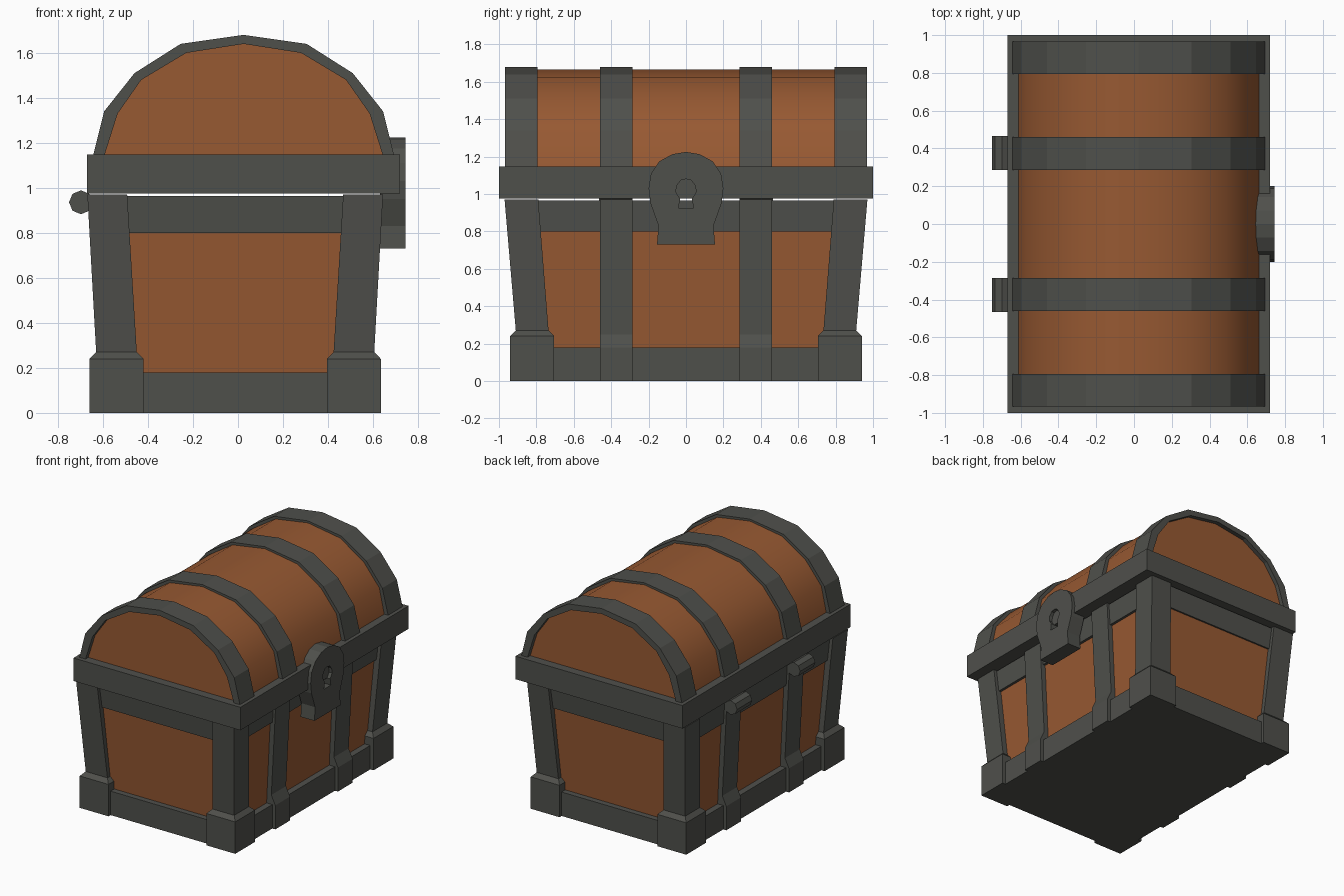
import bpy, bmesh, math

if "Cube" in bpy.data.objects:
    bpy.data.objects.remove(bpy.data.objects["Cube"])

def material(name, rgb):
    m = bpy.data.materials.new(name)
    m.diffuse_color = (*rgb, 1)
    m.use_nodes = True
    m.node_tree.nodes["Principled BSDF"].inputs["Base Color"].default_value = m.diffuse_color
    return m

WOOD = material("brown wood", (0.31, 0.10, 0.032))
IRON = material("dark iron", (0.078, 0.080, 0.071))
BODY_X, LID_X = -0.0125, 0.025

def finish(name, bm, mat):
    bmesh.ops.recalc_face_normals(bm, faces=bm.faces[:])
    me = bpy.data.meshes.new(name)
    bm.to_mesh(me)
    bm.free()
    me.materials.append(mat)
    ob = bpy.data.objects.new(name, me)
    bpy.context.collection.objects.link(ob)
    return ob

def loft(name, loops, mat):
    """Skin closed loops of equal length and cap both ends."""
    bm = bmesh.new()
    rings = [[bm.verts.new(p) for p in loop] for loop in loops]
    n = len(rings[0])
    for a, b in zip(rings, rings[1:]):
        for i in range(n):
            j = (i + 1) % n
            bm.faces.new((a[i], a[j], b[j], b[i]))
    bm.faces.new(rings[0])
    bm.faces.new(rings[-1])
    return finish(name, bm, mat)

def stack(name, rects, mat):
    """Loft rectangles given as (x0, x1, y0, y1, z)."""
    return loft(name, [[(a, c, z), (b, c, z), (b, d, z), (a, d, z)]
                       for a, b, c, d, z in rects], mat)

def tub(name, levels, mat):
    """Box tapering between (half x, half y, z) levels around the body centre."""
    return stack(name, [(BODY_X - hx, BODY_X + hx, -hy, hy, z) for hx, hy, z in levels], mat)

def prism(name, pts, y0, y1, mat):
    return loft(name, [[(x, y, z) for x, z in pts] for y in (y0, y1)], mat)

def arch(half):
    """Mirror a right-hand arch profile into a full one around the lid centre."""
    left = [(-x, z) for x, z in half[-2::-1]]
    return [(LID_X + x, z) for x, z in half + left]

# Chest body: wooden box with bottom and top iron rails
tub("body_panels", [(0.565, 0.86, 0.02), (0.61, 0.927, 0.955)], WOOD)
tub("base_rail", [(0.62, 0.915, 0), (0.62, 0.915, 0.18)], IRON)
tub("top_rail", [(0.622, 0.928, 0.80), (0.632, 0.945, 0.965)], IRON)

# Corner posts with wider chamfered feet
post = [(0.6475, 0.4075, 0.94, 0.705, 0), (0.6475, 0.4075, 0.94, 0.705, 0.24),
        (0.618, 0.4375, 0.91, 0.735, 0.27), (0.657, 0.48, 0.97, 0.79, 0.97)]
for sx in (-1, 1):
    for sy in (-1, 1):
        stack("corner_post", [(BODY_X + sx * a, BODY_X + sx * b, sy * c, sy * d, z)
                              for a, b, c, d, z in post], IRON)

# Upright straps on the long sides
strap = [(0.645, 0), (0.645, 0.18), (0.612, 0.25), (0.650, 0.97)]
for sx in (-1, 1):
    for sy in (-1, 1):
        stack("side_strap", [(BODY_X + sx * x, BODY_X + sx * 0.5, sy * 0.285, sy * 0.46, z)
                             for x, z in strap], IRON)

# Lid: rim, wooden barrel, iron hoops
stack("lid_rim", [(-0.67, 0.72, -1, 1, 0.975), (-0.67, 0.72, -1, 1, 1.148)], IRON)
barrel = prism("lid_barrel", arch([(0.64, 1.13), (0.595, 1.335), (0.465, 1.495),
                                   (0.27, 1.622), (0, 1.665)]), -0.935, 0.935, WOOD)
bpy.context.view_layer.objects.active = barrel
barrel.select_set(True)
bpy.ops.object.shade_smooth_by_angle(angle=math.radians(40))
barrel.select_set(False)

outer = arch([(0.67, 1.14), (0.62, 1.34), (0.485, 1.51), (0.28, 1.64), (0, 1.68)])
inner = arch([(0.62, 1.14), (0.56, 1.33), (0.455, 1.48), (0.255, 1.60), (0, 1.64)])
for y0, y1 in ((0.795, 0.967), (0.285, 0.46)):
    for s in (-1, 1):
        prism("lid_hoop", outer + inner[::-1], s * y0, s * y1, IRON)

# Hinges: octagonal barrels on the back long side
for s in (-1, 1):
    ring = [(-0.698 + 0.053 * math.cos(k * math.pi / 4), 0.936 + 0.053 * math.sin(k * math.pi / 4))
            for k in range(8)]
    prism("hinge", ring, s * 0.285, s * 0.465, IRON)

# Lock plate with keyhole: a filled 2D curve extruded along x
half = [(0.155, 0.73), (0.147, 0.83), (0.19, 0.95), (0.20, 1.03),
        (0.187, 1.11), (0.142, 1.175), (0.072, 1.213)]
plate = half + [(0, 1.225)] + [(-y, z) for y, z in half[::-1]]
khalf = [(0.04, 0.925), (0.032, 0.975), (0.054, 1.01), (0.05, 1.045), (0.028, 1.073)]
keyhole = khalf + [(0, 1.08)] + [(-y, z) for y, z in khalf[::-1]]
curve = bpy.data.curves.new("lock_outline", "CURVE")
curve.dimensions = "2D"
curve.fill_mode = "BOTH"
curve.extrude = 0.0575
for pts in (plate, keyhole):
    sp = curve.splines.new("POLY")
    sp.points.add(len(pts) - 1)
    for p, (y, z) in zip(sp.points, pts):
        p.co = (y, z, 0, 1)
    sp.use_cyclic_u = True
curve.materials.append(IRON)
lock = bpy.data.objects.new("lock_plate", curve)
lock.location = (0.6875, 0, 0)
lock.rotation_euler = (math.pi / 2, 0, math.pi / 2)
bpy.context.collection.objects.link(lock)
bpy.context.view_layer.objects.active = lock
lock.select_set(True)
bpy.ops.object.convert(target="MESH")
bpy.ops.object.shade_flat()
